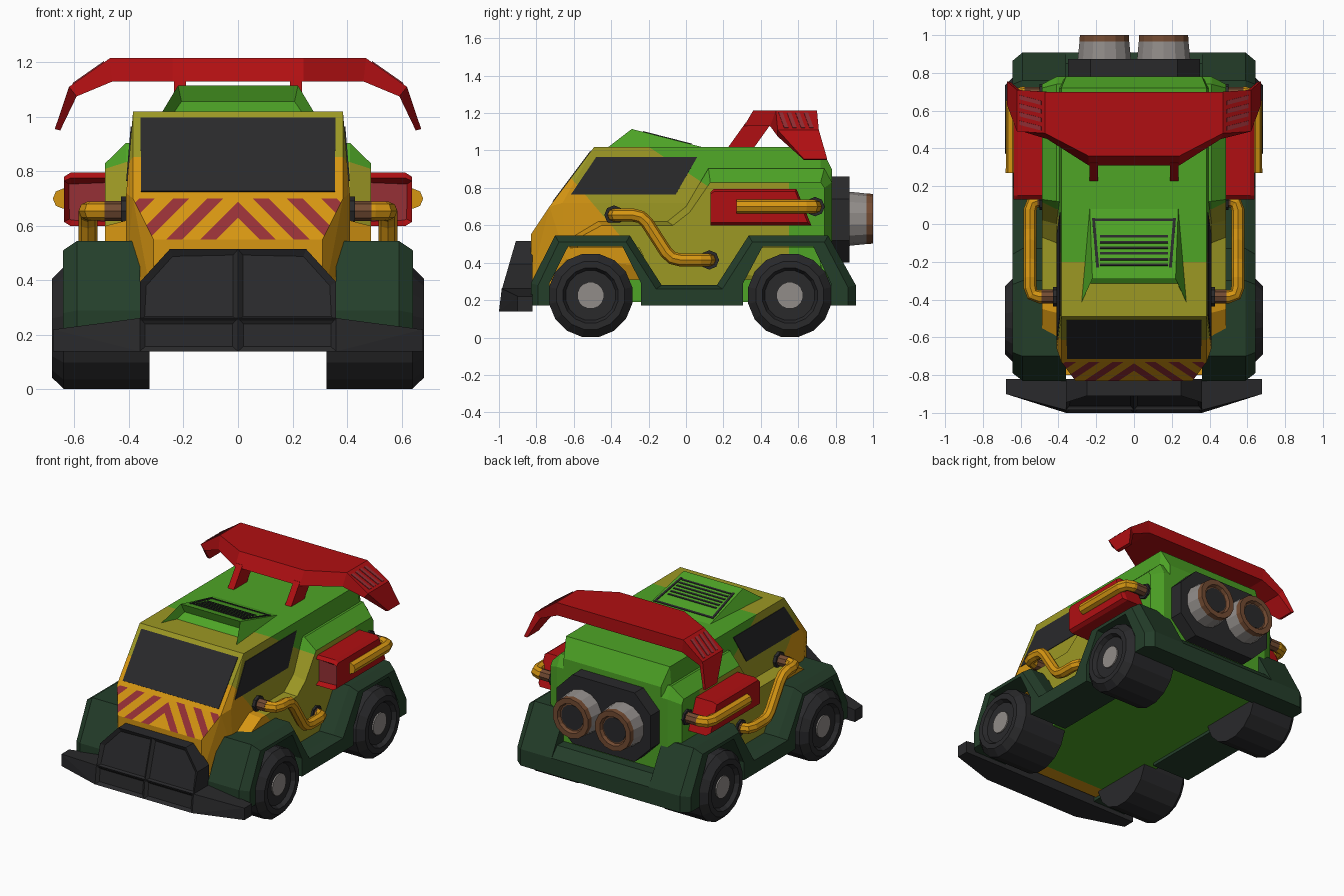
import bpy, bmesh, math
from mathutils import Vector as V

if "Cube" in bpy.data.objects:
    bpy.data.objects.remove(bpy.data.objects["Cube"])

def lin(c):
    c /= 255
    return c / 12.92 if c < 0.04045 else ((c + 0.055) / 1.055) ** 2.4

M = {}
for n, rgb in {"green": (78, 165, 38), "olive": (156, 152, 36), "yellow": (214, 150, 18),
               "red": (176, 15, 18), "dark_green": (36, 62, 42), "black": (41, 41, 43),
               "grey": (145, 140, 137), "brown": (115, 75, 50), "maroon": (150, 48, 54)}.items():
    M[n] = bpy.data.materials.new(n)
    M[n].diffuse_color = (*[lin(c) for c in rgb], 1)

def finish(name, bm, mats, mirror=False):
    bmesh.ops.recalc_face_normals(bm, faces=bm.faces[:])
    me = bpy.data.meshes.new(name)
    bm.to_mesh(me)
    bm.free()
    for m in mats:
        me.materials.append(M[m])
    ob = bpy.data.objects.new(name, me)
    bpy.context.collection.objects.link(ob)
    if mirror:
        ob.modifiers.new("mirror", 'MIRROR').use_mirror_merge = False
    return ob

def hull(pts, sym=True):
    bm = bmesh.new()
    for x, y, z in pts:
        bm.verts.new((x, y, z))
        if sym:
            bm.verts.new((-x, y, z))
    bmesh.ops.convex_hull(bm, input=bm.verts[:])
    bmesh.ops.delete(bm, geom=[v for v in bm.verts if not v.link_faces], context='VERTS')
    bmesh.ops.dissolve_limit(bm, angle_limit=0.02, verts=bm.verts[:], edges=bm.edges[:])
    bmesh.ops.recalc_face_normals(bm, faces=bm.faces[:])
    bm.normal_update()
    return bm

def loft(rings, bm=None):
    bm = bm or bmesh.new()
    vs = [[bm.verts.new(p) for p in r] for r in rings]
    n = len(vs[0])
    for a, b in zip(vs, vs[1:]):
        for i in range(n):
            bm.faces.new((a[i], a[(i + 1) % n], b[(i + 1) % n], b[i]))
    bm.faces.new(vs[0])
    bm.faces.new(vs[-1])
    return bm

def turned(axis, centre, steps, n, bm=None):
    """Round part: steps are (position along axis, radius)."""
    rings = []
    for d, r in steps:
        ring = []
        for i in range(n):
            a = 2 * math.pi * (i + 0.5) / n
            u, w = r * math.cos(a), r * math.sin(a)
            ring.append(V((d, centre[0] + u, centre[1] + w)) if axis == 'x' else V((centre[0] + u, d, centre[1] + w)))
        rings.append(ring)
    return loft(rings, bm)

def cut(bm, faces, co, no):
    geom = set(faces) | {e for f in faces for e in f.edges} | {v for f in faces for v in f.verts}
    bmesh.ops.bisect_plane(bm, geom=list(geom), plane_co=co, plane_no=no, dist=1e-5)

def recess(bm, test, thick, depth, mat=0, split=False):
    pick = lambda: [f for f in bm.faces if test(f)]
    if split:
        cut(bm, pick(), (0, 0, 0), (1, 0, 0))
    fs = pick()
    bmesh.ops.inset_individual(bm, faces=fs, thickness=thick, depth=depth)
    for f in fs:
        f.material_index = mat

def plates(name, polys, mat, mirror=False):
    bm = bmesh.new()
    for p in polys:
        p = [V(q) for q in p]
        n = (p[1] - p[0]).cross(p[2] - p[0]).normalized() * 0.004
        loft([[q - n for q in p], [q + n for q in p]], bm)
    return finish(name, bm, [mat], mirror)

def pipe(name, pts, r, mat):
    """Tube along a path with cut corners."""
    pts = [V(p) for p in pts]
    path = [pts[0]]
    for a, b, c in zip(pts, pts[1:], pts[2:]):
        p, q = b + (a - b).normalized() * 0.05, b + (c - b).normalized() * 0.05
        path += [p, (p + q) / 4 + b / 2, q]
    path.append(pts[-1])
    cu = bpy.data.curves.new(name, 'CURVE')
    cu.dimensions, cu.bevel_depth, cu.bevel_resolution, cu.use_fill_caps = '3D', r, 2, True
    s = cu.splines.new('POLY')
    s.points.add(len(path) - 1)
    for sp, p in zip(s.points, path):
        sp.co = (*p, 1)
    tmp = bpy.data.objects.new(name, cu)
    bpy.context.collection.objects.link(tmp)
    me = bpy.data.meshes.new_from_object(tmp.evaluated_get(bpy.context.evaluated_depsgraph_get()))
    bpy.data.objects.remove(tmp)
    bm = bmesh.new()
    bm.from_mesh(me)
    for f in bm.faces:
        f.smooth, f.material_index = False, 0
    finish(name, bm, [mat], True)

# Green to olive to yellow colour bands
BANDS = [(V((0, -0.2, 1.02)), V((0, 1, 1.5))), (V((0, -0.4, 0.6)), V((0, 1, 0.85))), (V((0, 0.55, 0)), V((0, 1, 0)))]
BODY = ["green", "olive", "yellow", "maroon"]
def paint_bands(bm):
    for co, no in BANDS:
        cut(bm, bm.faces[:], co, no)
    for f in bm.faces:
        s = [(f.calc_center_median() - co).dot(no) > 0 for co, no in BANDS]
        f.material_index = 0 if s[0] or s[2] else 1 if s[1] else 2

# Cabin with chevron stripes on the nose
bm = hull([(.31, -.83, .3), (.31, -.83, .55), (.385, -.73, .70), (.385, -.49, 1.02), (.41, -.66, .72),
           (.41, -.64, .42), (.36, -.72, .3), (.385, .72, 1.02), (.41, .72, .72), (.36, .78, .9),
           (.36, .78, .3), (.41, .72, .3)])
paint_bands(bm)
def nose(f):
    return f.normal.y < -.5 and f.normal.z > .3 and abs(f.normal.x) < .1 and f.calc_center_median().z < .7
bm.normal_update()
cut(bm, [f for f in bm.faces if nose(f)], (0, 0, 0), (1, 0, 0))
for side in (1, -1):
    for k in range(4):
        for e in (.08, .138):
            bm.normal_update()
            fs = [f for f in bm.faces if nose(f) and f.calc_center_median().x * side > 0]
            cut(bm, fs, (side * (e + .125 * k), 0, .55), (side, 0, 1))
bm.normal_update()
for f in bm.faces:
    c = f.calc_center_median()
    if nose(f) and (abs(c.x) + c.z - .55 - .08) % .125 < .058:
        f.material_index = 3
finish("cabin", bm, BODY)

# Wide body sides
A = [(-.62, .48), (-.62, .53), (-.47, .62), (-.10, .62), (0, .70), (.12, .905), (.74, .905), (.78, .83),
     (.78, .3), (.74, .48), (.3, .48), (.2, .27), (-.15, .27), (-.25, .48)]
B = [(-.58, .48), (-.58, .53), (-.45, .60), (-.07, .60), (.02, .67), (.13, .83), (.72, .83), (.74, .80),
     (.74, .3), (.70, .48), (.3, .48), (.2, .27), (-.15, .27), (-.25, .48)]
bm = loft([[V((x, *p)) for p in P] for x, P in ((.36, A), (.41, A), (.487, B))])
paint_bands(bm)
finish("body_side", bm, BODY, True)

# Underside
bm = hull([(.42, y, z) for y in (-.8, .8) for z in (.19, .31)])
cut(bm, bm.faces[:], (0, -.7, 0), (0, 1, 0))
for f in bm.faces:
    f.material_index = 2 if f.calc_center_median().y < -.7 else 0
finish("underside", bm, BODY)

# Fenders and sills
F = [(-.83, .17), (-.83, .29), (-.70, .545), (-.30, .545), (-.13, .28), (.165, .28), (.335, .545), (.76, .545),
     (.908, .28), (.908, .17)]
G = [(-.79, .17), (-.79, .28), (-.68, .51), (-.32, .51), (-.16, .26), (.195, .26), (.355, .51), (.74, .51),
     (.865, .27), (.865, .17)]
W = [(.775, .17), (.775, .29), (.68, .487), (.41, .487), (.305, .29), (.305, .17), (-.24, .17), (-.24, .29),
     (-.34, .487), (-.63, .487), (-.73, .29), (-.73, .17)]
finish("fender", loft([[V((x, *p)) for p in P + W] for x, P in ((.36, F), (.59, F), (.642, G))]), ["dark_green"], True)
finish("rear_bumper", hull([(.5, .76, .17), (.5, .908, .17), (.5, .908, .28), (.5, .85, .345), (.5, .76, .345)]), ["dark_green"])

# Wheels
for nm, y in (("front", -.51), ("rear", .555)):
    c = (y, .225)
    finish(nm + "_wheel", turned('x', c, [(.325, .227), (.64, .227), (.682, .185), (.682, .15), (.655, .135), (.655, .06)], 16), ["black"], True)
    finish(nm + "_hub", turned('x', c, [(.6, .072), (.664, .072)], 16), ["grey"], True)

# Front bumper and grille
bm = hull([(.36, -1, .14), (.36, -.985, .262), (.678, -.9, .14), (.678, -.9, .22), (.678, -.82, .14),
           (.678, -.82, .22), (.36, -.82, .262)])
recess(bm, lambda f: f.normal.y < -.9 and abs(f.normal.x) < .05, .028, -.015, 0, True)
finish("front_bumper", bm, ["black"])
bm = hull([(.36, -.985, .255), (.36, -.945, .394), (.25, -.91, .515), (.25, -.82, .515), (.36, -.82, .394), (.36, -.82, .255)])
recess(bm, lambda f: f.normal.y < -.7 and abs(f.normal.x) < .05, .025, -.018, 0, True)
finish("grille", bm, ["black"])

# Windows
plates("windshield", [[(-.355, -.711, .725), (.355, -.711, .725), (.358, -.509, .995), (-.358, -.509, .995)]], "black")
side_x = lambda z: .41 - (z - .72) * .0833
plates("side_window", [[(side_x(z), y, z) for y, z in ((-.615, .765), (-.055, .765), (.06, .965), (-.48, .965))]], "black", True)

# Roof scoop with vents
bm = hull([(.28, -.42, 1.015), (.22, -.29, 1.115), (.235, .1, 1.015)])
recess(bm, lambda f: f.normal.y < -.4 and abs(f.normal.x) < .05, .022, -.06)
finish("roof_scoop", bm, ["green"])
def on_scoop(x, y):
    return (x, y, 1.115 - (y + .29) * .2564)
def bar(x0, x1, y, h):
    return [on_scoop(x0, y), on_scoop(x1, y), on_scoop(x1, y + h), on_scoop(x0, y + h)]
polys = [bar(-.18, .18, -.222 + .03 * k, .012) for k in range(6)] + [bar(-.215, .215, .015, .014)]
polys += [[on_scoop(s * x, y) for x, y in ((.185, -.23), (.2, -.23), (.222, .03), (.207, .03))] for s in (1, -1)]
plates("roof_vent", polys, "black")

# Spoiler wing, supports and end stripes
S = [(.24, .24, .36, .70, 1.215, .31, .70, 1.13), (.47, .46, .48, .70, 1.215, .45, .70, 1.13),
     (.62, .592, .49, .71, 1.11, .49, .70, 1.075), (.672, .652, .63, .755, .955, .63, .75, .95)]
def section(s, k):
    xt, xb, a, b, zt, c, d, zb = s
    return [V((k * xt, a, zt)), V((k * xt, b, zt)), V((k * xb, d, zb)), V((k * xb, c, zb))]
finish("spoiler", loft([section(s, -1) for s in reversed(S)] + [section(s, 1) for s in S]), ["red"])
finish("spoiler_support", hull([(x, y, z) for x in (.19, .235) for y, z in ((.22, 1.01), (.36, 1.01), (.32, 1.15), (.46, 1.15))], False), ["red"], True)
polys = []
for k in range(4):
    y = .495 + .045 * k
    polys.append([(x, y + dy, 1.215 - (x - .47) * .7) for x, dy in ((.49, 0), (.605, .03), (.605, .052), (.49, .022))])
plates("spoiler_stripes", polys, "maroon", True)

# Side pods
P = [(.13, .60), (.13, .775), (.15, .795), (.59, .795), (.67, .60)]
bm = hull([(.45, y, z) for y, z in P] + [(.615, y, z) for y, z in P] +
          [(.638, y, z) for y, z in ((.13, .615), (.13, .765), (.15, .78), (.585, .78), (.65, .615))], False)
recess(bm, lambda f: f.normal.y < -.95, .022, -.03, 1)
finish("side_pod", bm, ["red", "maroon"], True)

# Pipes with brown ends and black collars
pipe("pod_pipe", [(.642, .27, .70), (.642, .69, .70), (.58, .69, .70)], .037, "yellow")
pipe("pod_pipe_end", [(.59, .69, .70), (.46, .69, .70)], .036, "brown")
pipe("pod_pipe_collar", [(.50, .69, .70), (.46, .69, .70)], .052, "black")
pipe("side_pipe", [(.47, -.385, .655), (.55, -.385, .655), (.55, -.235, .655), (.55, -.08, .415), (.55, .125, .415), (.50, .125, .415)], .035, "yellow")
for nm, y, z in (("upper", -.385, .655), ("lower", .125, .415)):
    pipe(nm + "_pipe_end", [(.40, y, z), (.49 if z > .5 else .51, y, z)], .037, "brown")
    x = .40 if z > .5 else .47
    pipe(nm + "_pipe_collar", [(x, y, z), (x + .03, y, z)], .052, "black")

# Twin exhausts
oct_pts = [(.35, .52), (.35, .74), (.23, .862), (.23, .40)]
finish("exhaust_plate", hull([(x, y, z) for x, z in oct_pts for y in (.76, .873)]), ["black"])
finish("exhaust", turned('y', (.157, .635), [(.86, .146), (.975, .134)], 14), ["grey"], True)
finish("exhaust_tip", turned('y', (.157, .635), [(.965, .135), (1.0, .133), (1.0, .098), (.978, .09)], 14), ["brown"], True)
finish("exhaust_core", turned('y', (.157, .635), [(.97, .082), (.981, .082)], 14), ["black"], True)

for m in bpy.data.materials:
    if m.users and not m.is_grease_pencil:
        m.use_nodes = True
        m.node_tree.nodes["Principled BSDF"].inputs["Base Color"].default_value = m.diffuse_color
